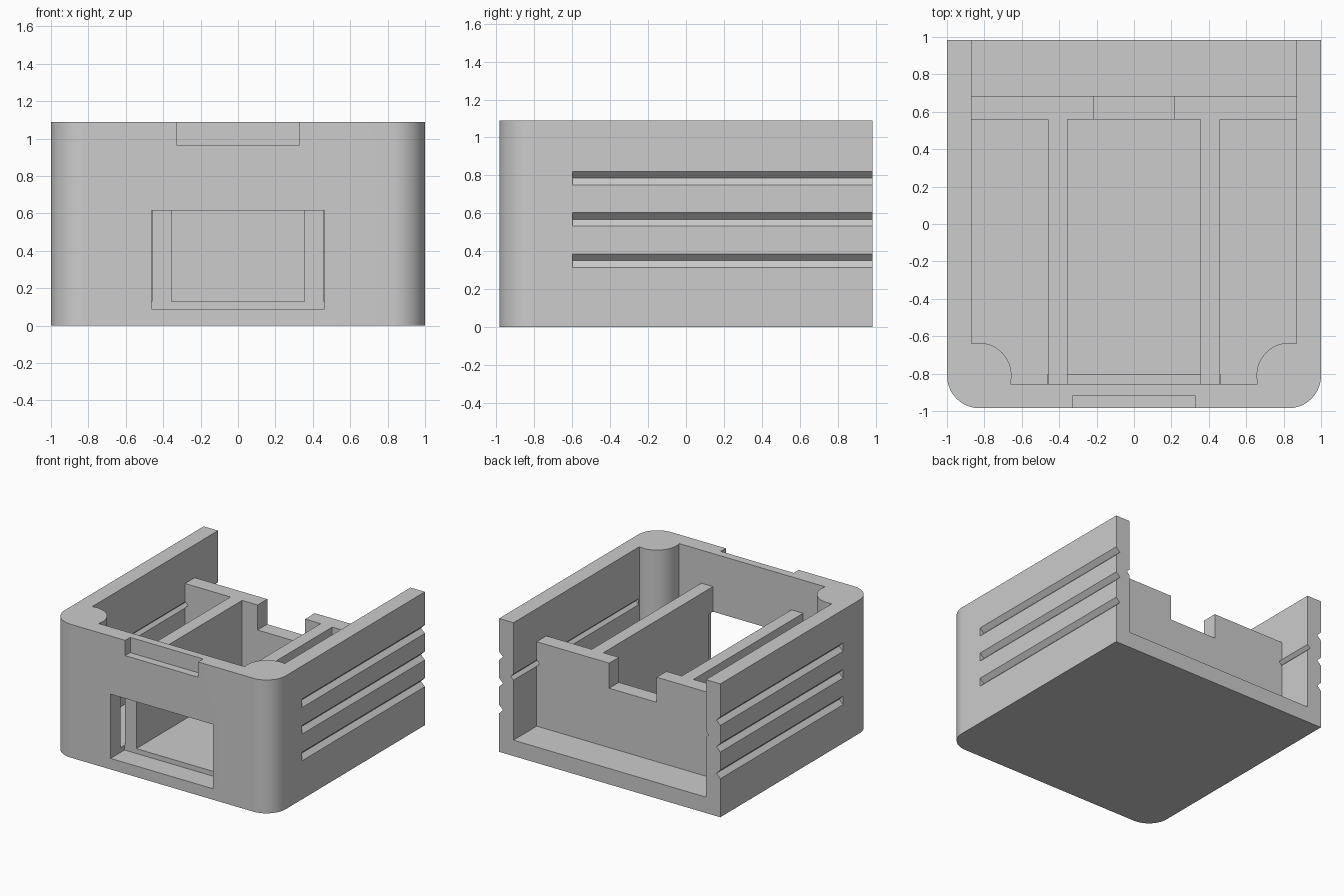
import bpy, bmesh, math
from mathutils import Vector

cube = bpy.data.objects.get("Cube")
if cube:
    bpy.data.objects.remove(cube, do_unlink=True)

grey = bpy.data.materials.new("plain_grey")
grey.use_nodes = True
grey.diffuse_color = (0.604, 0.604, 0.604, 1)
grey.node_tree.nodes["Principled BSDF"].inputs["Base Color"].default_value = grey.diffuse_color

HEIGHT, DEPTH = 1.09, 0.985
FLOOR, INNER_TOP = 0.13, 0.82
POST_X, POST_Y, POST_R = 0.83, -0.81, 0.175


def prism(name, points, lo, hi, axis="z"):
    """Extrude an (x, y) outline along z, or an (x, z) outline along y."""
    def place(a, b, t):
        return Vector((a, b, t)) if axis == "z" else Vector((a, t, b))
    bm = bmesh.new()
    bottom = [bm.verts.new(place(a, b, lo)) for a, b in points]
    top = [bm.verts.new(place(a, b, hi)) for a, b in points]
    bm.faces.new(bottom)
    bm.faces.new(top)
    for i in range(len(points)):
        j = (i + 1) % len(points)
        bm.faces.new((bottom[i], bottom[j], top[j], top[i]))
    bmesh.ops.recalc_face_normals(bm, faces=bm.faces)
    mesh = bpy.data.meshes.new(name)
    bm.to_mesh(mesh)
    bm.free()
    mesh.materials.append(grey)
    obj = bpy.data.objects.new(name, mesh)
    bpy.context.collection.objects.link(obj)
    return obj


def box(name, x0, x1, y0, y1, z0, z1):
    return prism(name, [(x0, y0), (x1, y0), (x1, y1), (x0, y1)], z0, z1)


def diamond(name, x, z, r, y0, y1):
    return prism(name, [(x - r, z), (x, z - r), (x + r, z), (x, z + r)], y0, y1, "y")


def arc(cx, cy, r, start, end, steps=20):
    angles = [math.radians(start + (end - start) * i / steps) for i in range(steps + 1)]
    return [(cx + r * math.cos(a), cy + r * math.sin(a)) for a in angles]


def mirrored(half):
    """Complete a symmetric outline given as its right half."""
    return half + [(-x, y) for x, y in reversed(half)]


def combine(target, tool, operation):
    mod = target.modifiers.new(operation.lower(), "BOOLEAN")
    mod.operation = operation
    mod.solver = "EXACT"
    mod.object = tool
    bpy.ops.object.select_all(action="DESELECT")
    bpy.context.view_layer.objects.active = target
    target.select_set(True)
    bpy.ops.object.modifier_apply(modifier=mod.name)
    bpy.data.objects.remove(tool, do_unlink=True)


# Outer block with rounded front corners
corner = arc(1 - POST_R, POST_R - DEPTH, POST_R, -90, 0)
housing = prism("housing", mirrored(corner + [(1, DEPTH)]), 0, HEIGHT)

# Open interior, leaving round posts in the front corners
post = arc(POST_X, POST_Y, POST_R, 195, 77)
post[0], post[-1] = (post[0][0], -0.855), (0.87, post[-1][1])
combine(housing, prism("interior", mirrored(post + [(0.87, 1.2)]), FLOOR, 1.5), "DIFFERENCE")

# Cross wall with a central notch
wall = mirrored([(0.215, 0.615), (0.215, INNER_TOP), (0.9, INNER_TOP), (0.9, 0.1)])
combine(housing, prism("cross_wall", wall, 0.56, 0.685, "y"), "UNION")

# Two long inner walls
for side in (-1, 1):
    x0, x1 = sorted((side * 0.355, side * 0.46))
    combine(housing, box("inner_wall", x0, x1, -0.9, 0.6, 0.1, INNER_TOP), "UNION")

# Front window and latch recess
combine(housing, box("window", -0.462, 0.462, -1.1, -0.805, 0.09, 0.615), "DIFFERENCE")
combine(housing, box("latch_recess", -0.33, 0.33, -1.1, -0.92, 0.965, 1.3), "DIFFERENCE")

# V grooves outside and one fine groove inside each side wall
for side in (-1, 1):
    for z in (0.35, 0.568, 0.785):
        combine(housing, diamond("outer_groove", side, z, 0.035, -0.6, 1.1), "DIFFERENCE")
    combine(housing, diamond("inner_groove", side * 0.87, 0.645, 0.025, -0.63, 1.1), "DIFFERENCE")

bpy.ops.object.shade_smooth_by_angle(angle=math.radians(30))
